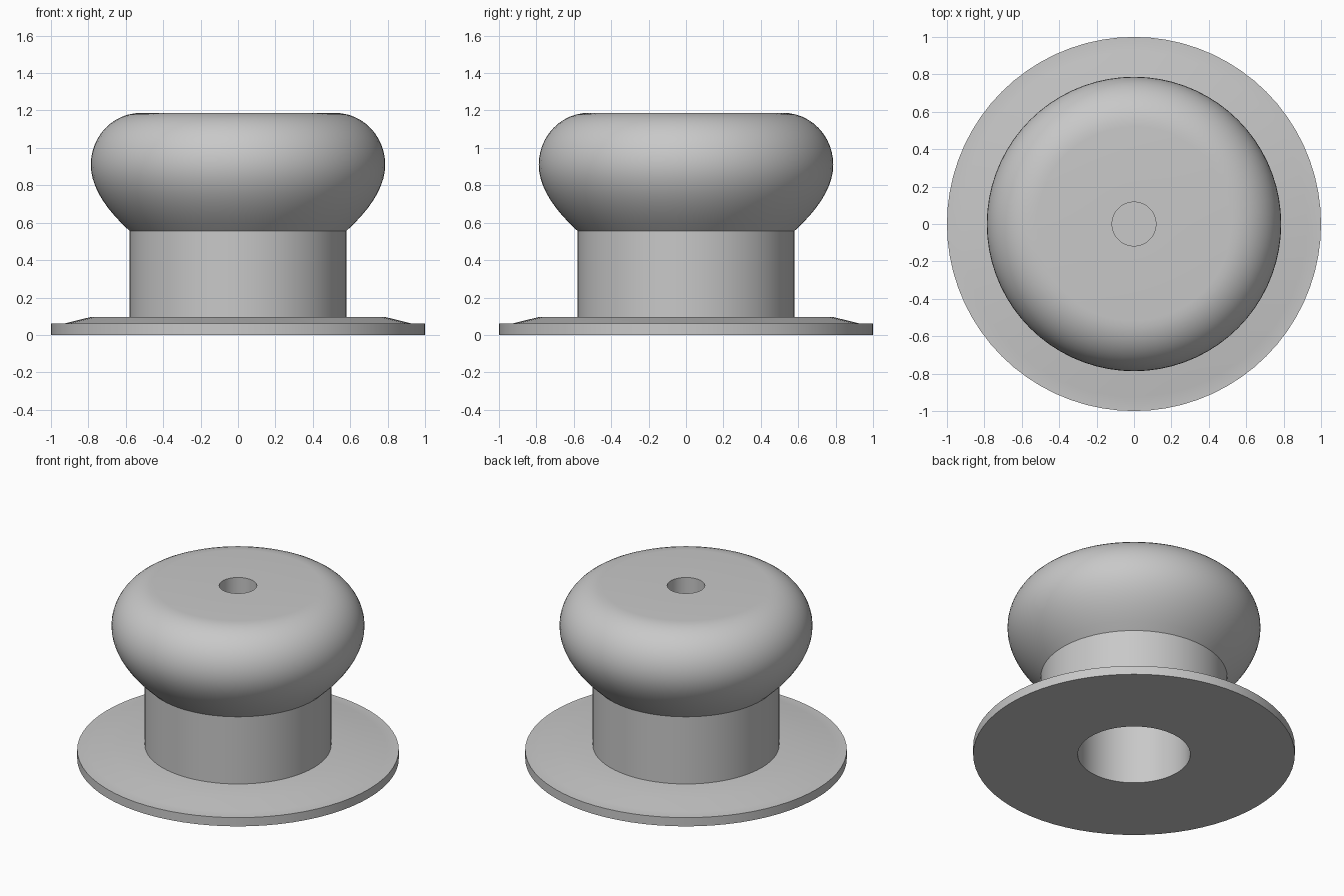
import bpy, bmesh, math

SEGMENTS = 72

cube = bpy.data.objects.get("Cube")
if cube:
    bpy.data.objects.remove(cube, do_unlink=True)

# Single plain grey finish
grey = bpy.data.materials.new("plain grey")
grey.use_nodes = True
colour = (0.58, 0.58, 0.58, 1)
grey.diffuse_color = colour
grey.node_tree.nodes["Principled BSDF"].inputs["Base Color"].default_value = colour


def lathe(name, profile, closed=False):
    """Spin a radius/height profile around the z axis."""
    bm = bmesh.new()
    verts = [bm.verts.new((r, 0, z)) for r, z in profile]
    edges = [bm.edges.new(pair) for pair in zip(verts, verts[1:])]
    if closed:
        edges.append(bm.edges.new((verts[-1], verts[0])))
    bmesh.ops.spin(bm, geom=verts + edges, cent=(0, 0, 0), axis=(0, 0, 1),
                   angle=math.tau, steps=SEGMENTS, use_merge=False)
    bmesh.ops.remove_doubles(bm, verts=bm.verts, dist=0.0005)
    bmesh.ops.recalc_face_normals(bm, faces=bm.faces)
    mesh = bpy.data.meshes.new(name)
    bm.to_mesh(mesh)
    bm.free()
    mesh.materials.append(grey)
    obj = bpy.data.objects.new(name, mesh)
    bpy.context.collection.objects.link(obj)
    bpy.ops.object.select_all(action="DESELECT")
    obj.select_set(True)
    bpy.context.view_layer.objects.active = obj
    bpy.ops.object.shade_smooth_by_angle(angle=math.radians(30))
    return obj


# Wide flange with a shallow bevelled top and a round opening
lathe("base_flange", [(0.35, 0), (1, 0), (1, 0.06), (0.925, 0.062),
                      (0.79, 0.095), (0.35, 0.095)], closed=True)

# Hollow stem, open underneath
lathe("stem", [(0, 0.5), (0.35, 0.5), (0.35, 0.095), (0.58, 0.095),
               (0.58, 0.556), (0, 0.556)])

# Rounded knob: flared underside, rounded shoulder, flat top, blind bore
flare = []
for i in range(9):
    t = i / 9
    a, b, c = (1 - t) ** 2, 2 * t * (1 - t), t * t
    flare.append((0.58 * a + 0.787 * (b + c), 0.556 * a + 0.745 * b + 0.91 * c))
shoulder = []
for i in range(13):
    angle = math.pi / 2 * i / 12
    shoulder.append((0.52 + 0.267 * math.cos(angle), 0.91 + 0.277 * math.sin(angle)))
bore = [(0.117, 1.187), (0.117, 0.62), (0, 0.62)]
lathe("knob", [(0, 0.556)] + flare + shoulder + bore)
